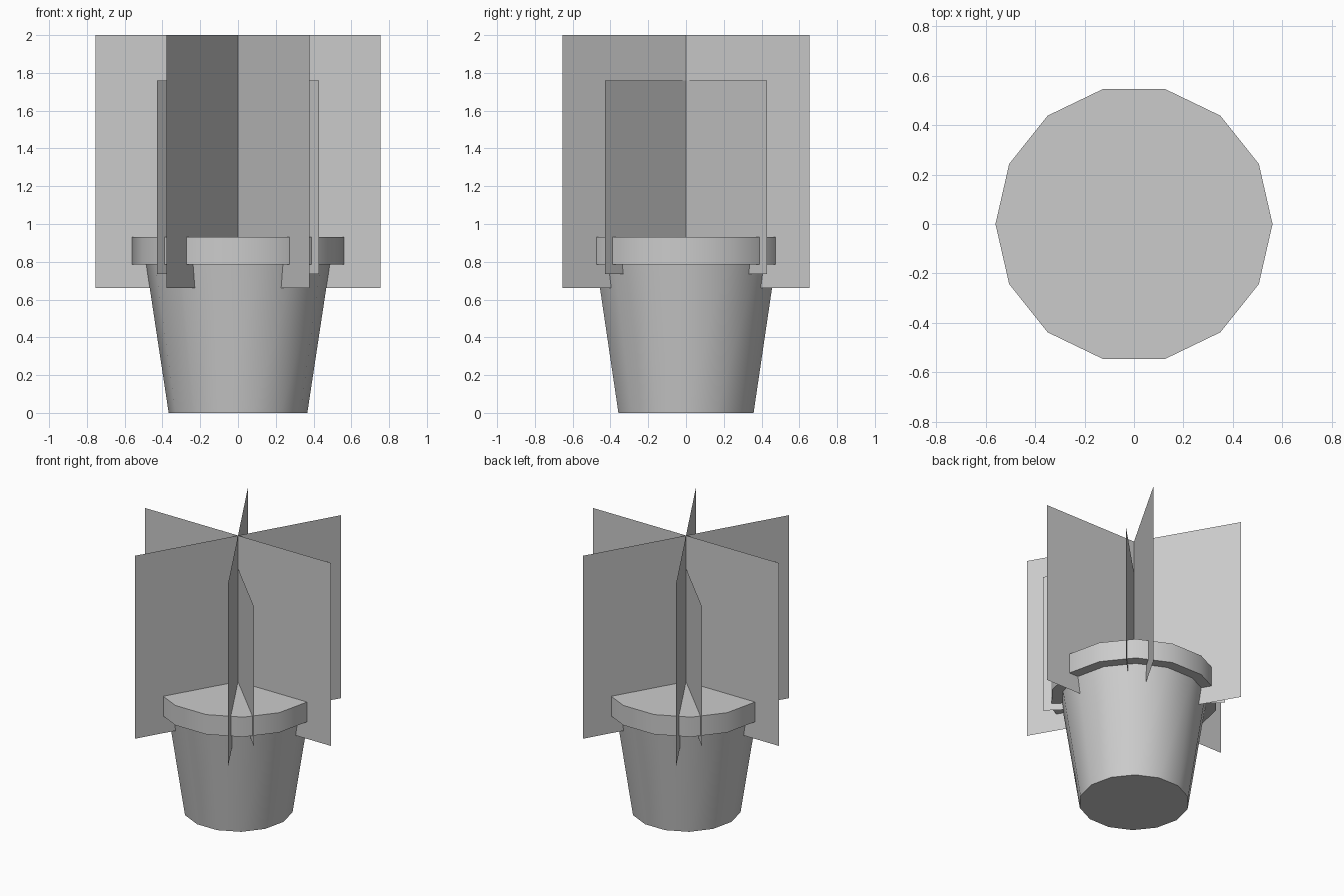
import bpy, bmesh, math

if "Cube" in bpy.data.objects:
    bpy.data.objects.remove(bpy.data.objects["Cube"])

SIDES = 14


def add_object(name, bm):
    mesh = bpy.data.meshes.new(name)
    bm.to_mesh(mesh)
    bm.free()
    obj = bpy.data.objects.new(name, mesh)
    bpy.context.collection.objects.link(obj)
    return obj


def lathe(name, profile):
    """Revolve (radius, z) points around z, capping both ends."""
    bm = bmesh.new()
    rings = [[bm.verts.new((r * math.cos(math.tau * i / SIDES),
                            r * math.sin(math.tau * i / SIDES), z))
              for i in range(SIDES)] for r, z in profile]
    for low, high in zip(rings, rings[1:]):
        for i in range(SIDES):
            j = (i + 1) % SIDES
            bm.faces.new((low[i], low[j], high[j], high[i]))
    bm.faces.new(rings[0][::-1])
    bm.faces.new(rings[-1])
    return add_object(name, bm)


def card(name, angle, half_width, z0, z1):
    """Upright flat card through the pot's axis."""
    c, s = half_width * math.cos(angle), half_width * math.sin(angle)
    bm = bmesh.new()
    bm.faces.new([bm.verts.new(p) for p in
                  ((-c, -s, z0), (c, s, z0), (c, s, z1), (-c, -s, z1))])
    return add_object(name, bm)


# Tapered pot with overhanging rim and flat soil top
pot = lathe("pot", [(0.367, 0), (0.486, 0.785), (0.56, 0.785), (0.56, 0.93)])
bpy.context.view_layer.objects.active = pot
pot.select_set(True)
bpy.ops.object.shade_smooth_by_angle(angle=math.radians(40))

# Three large foliage cards
for k in range(3):
    card(f"large_foliage_card_{k + 1}", math.radians(60 * k), 0.755, 0.66, 2.0)

# Two smaller foliage cards on the diagonals
for k in range(2):
    card(f"small_foliage_card_{k + 1}", math.radians(45 + 90 * k), 0.608, 0.735, 1.76)
